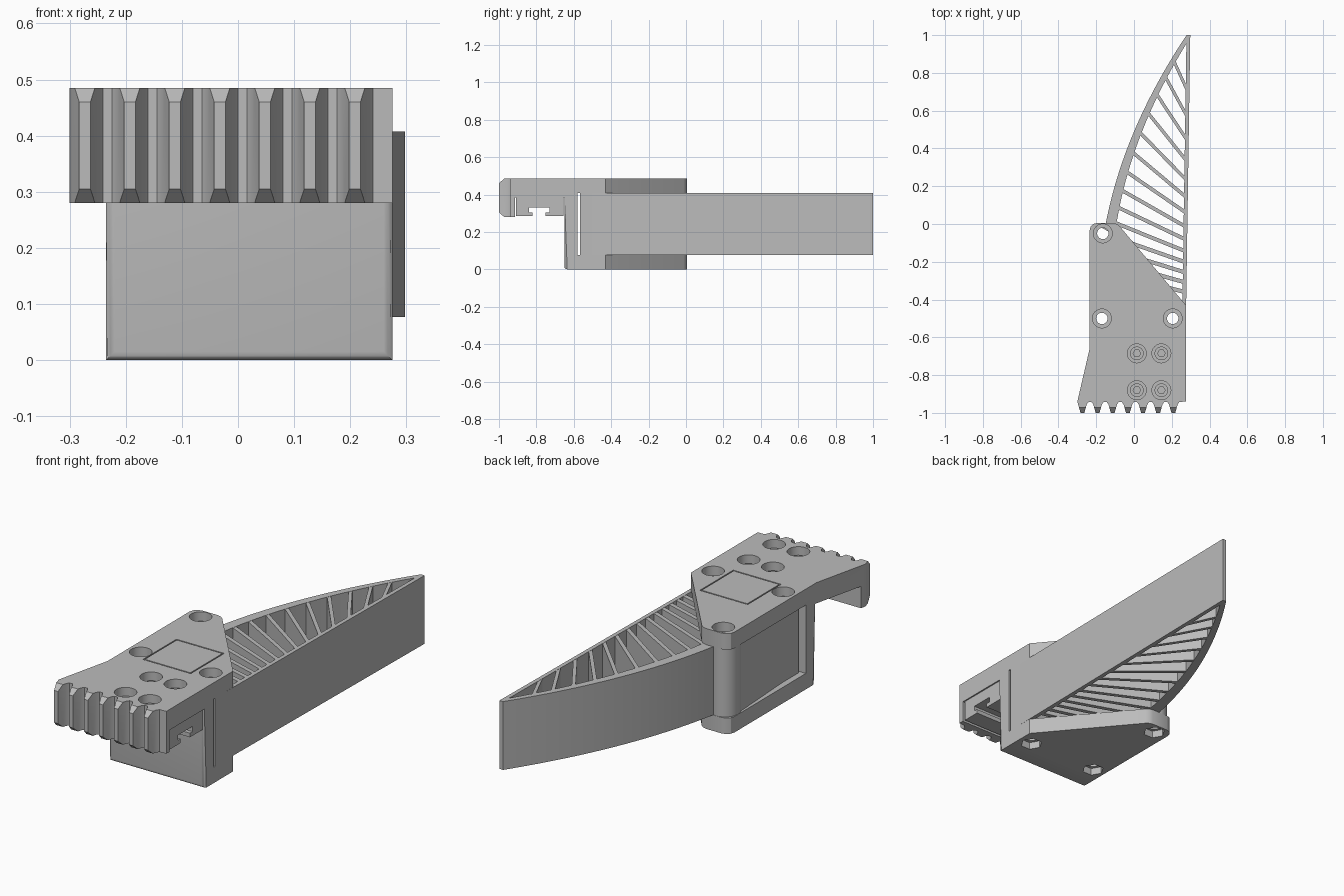
import bpy, bmesh, math
from mathutils import Vector

if "Cube" in bpy.data.objects:
    bpy.data.objects.remove(bpy.data.objects["Cube"])

grey = bpy.data.materials.new("light_grey")
grey.use_nodes = True
colour = (0.5, 0.5, 0.5, 1)
grey.diffuse_color = colour
grey.node_tree.nodes["Principled BSDF"].inputs["Base Color"].default_value = colour


def add_prism(bm, pts, z0, z1):
    """Extrude a flat outline upwards."""
    low = [bm.verts.new((x, y, z0)) for x, y in pts]
    high = [bm.verts.new((x, y, z1)) for x, y in pts]
    n = len(pts)
    faces = [bm.faces.new(low[::-1]), bm.faces.new(high)]
    for i in range(n):
        j = (i + 1) % n
        faces.append(bm.faces.new((low[i], low[j], high[j], high[i])))
    bmesh.ops.recalc_face_normals(bm, faces=faces)


def rect(x0, x1, y0, y1):
    return [(x0, y0), (x1, y0), (x1, y1), (x0, y1)]


def ring(x, y, r, n=32):
    return [(x + r * math.cos(math.tau * i / n), y + r * math.sin(math.tau * i / n)) for i in range(n)]


def finish(bm, name):
    me = bpy.data.meshes.new(name)
    bm.to_mesh(me)
    bm.free()
    ob = bpy.data.objects.new(name, me)
    bpy.context.collection.objects.link(ob)
    me.materials.append(grey)
    return ob


def prism(name, pts, z0, z1):
    bm = bmesh.new()
    add_prism(bm, pts, z0, z1)
    return finish(bm, name)


def activate(ob):
    bpy.ops.object.select_all(action='DESELECT')
    ob.select_set(True)
    bpy.context.view_layer.objects.active = ob


def cut(ob, pts, z0, z1):
    """Subtract a prism from an object."""
    tool = prism("cutter", pts, z0, z1)
    tool.hide_render = True
    activate(ob)
    mod = ob.modifiers.new("cut", 'BOOLEAN')
    mod.object, mod.operation, mod.solver = tool, 'DIFFERENCE', 'EXACT'
    bpy.ops.object.modifier_apply(modifier=mod.name)
    bpy.data.objects.remove(tool)


def smooth(ob):
    activate(ob)
    bpy.ops.object.shade_smooth_by_angle(angle=math.radians(30))


TOP, GAP_LOW, GAP_HIGH = 0.485, 0.077, 0.407
PINS = [(-0.165, -0.05), (-0.17, -0.5), (0.205, -0.5)]
SCREWS = [(x, y) for x in (0.015, 0.145) for y in (-0.685, -0.88)]

# Bracket outline: rounded rear corner, slanted edge and toothed front
outline = [(0.275, -0.94), (0.275, -0.43), (-0.075, -0.013), (-0.09, 0), (-0.11, 0.006),
           (-0.195, 0.006), (-0.215, 0), (-0.23, -0.015), (-0.235, -0.035), (-0.235, -0.66),
           (-0.3, -0.94)]
for i in range(7):
    tip = -0.273 + 0.0802 * i
    outline += [(tip - 0.023, -0.955), (tip - 0.01, -1), (tip + 0.01, -1),
                (tip + 0.023, -0.955), (tip + 0.032, -0.942), (tip + 0.048, -0.942)]
outline.pop()

# Bracket body with tooth tips sloped at top and bottom
bm = bmesh.new()
add_prism(bm, outline, 0, TOP)
res = bmesh.ops.bisect_plane(bm, geom=bm.verts[:] + bm.edges[:] + bm.faces[:], clear_outer=True,
                             plane_co=(0, -1, 0.46), plane_no=Vector((0, -1, 1.1)))
bmesh.ops.holes_fill(bm, edges=[e for e in bm.edges if e.is_boundary], sides=0)
bmesh.ops.recalc_face_normals(bm, faces=bm.faces[:])
bracket = finish(bm, "bracket")
cut(bracket, rect(-1, 1, -0.58, 0.5), GAP_LOW, GAP_HIGH)
cut(bracket, rect(-1, 1, -1.5, -0.65), -0.5, 0.28)
cut(bracket, rect(-1, 1, -0.915, -0.65), 0.2, 0.385)

# Lower slope of the tooth tips
bm = bmesh.new()
add_prism(bm, rect(-1, 1, -1.1, -0.9), 0.2, 0.305)
for v in bm.verts:
    if v.co.z > 0.3:
        v.co.z = 0.305 + (-1 - v.co.y) * 0.9
tool = finish(bm, "cutter")
tool.hide_render = True
activate(bracket)
mod = bracket.modifiers.new("slope", 'BOOLEAN')
mod.object, mod.operation, mod.solver = tool, 'DIFFERENCE', 'EXACT'
bpy.ops.object.modifier_apply(modifier=mod.name)
bpy.data.objects.remove(tool)

# Softened lower front edges
bm = bmesh.new()
bm.from_mesh(bracket.data)
bmesh.ops.dissolve_limit(bm, angle_limit=0.01, verts=bm.verts[:], edges=bm.edges[:])
edges = []
for e in bm.edges:
    a, b = e.verts[0].co, e.verts[1].co
    front = abs(a.y + 0.65) < 0.002 and abs(b.y + 0.65) < 0.002
    upright = abs(a.x - b.x) < 0.001 and max(a.z, b.z) < 0.4 and abs(a.z - b.z) > 0.1
    if front and (upright or max(a.z, b.z) < 0.001):
        edges.append(e)
bmesh.ops.bevel(bm, geom=edges, offset=0.015, segments=3, profile=0.5, affect='EDGES')
bm.to_mesh(bracket.data)
bm.free()

# Pin holes with round recesses above and nut pockets below, then screw holes
for x, y in PINS:
    cut(bracket, ring(x, y, 0.05), TOP - 0.045, 0.6)
    cut(bracket, ring(x, y, 0.03), -0.1, 0.6)
    cut(bracket, ring(x, y, 0.05, 6), -0.1, 0.035)
for x, y in SCREWS:
    cut(bracket, ring(x, y, 0.05), TOP - 0.05, 0.6)
    cut(bracket, ring(x, y, 0.025), 0.36, 0.6)

# Fine square groove on the top
cx, cy, h, w = 0.01, -0.43, 0.125, 0.003
for s in (-1, 1):
    cut(bracket, rect(cx - h, cx + h, cy + s * h - w, cy + s * h + w), TOP - 0.005, 0.6)
    cut(bracket, rect(cx + s * h - w, cx + s * h + w, cy - h - w, cy + h + w), TOP - 0.005, 0.6)
smooth(bracket)

# Clamp block with an undercut slot below the plate
block = prism("clamp_block", rect(-0.1, 0.268, -0.908, -0.655), 0.285, 0.387)
cut(block, rect(-1, 1, -0.82, -0.75), 0.2, 0.31)
cut(block, rect(-1, 1, -0.84, -0.73), 0.305, 0.33)

# Screw heads inside the recesses
bm = bmesh.new()
for x, y in SCREWS:
    add_prism(bm, ring(x, y, 0.036), TOP - 0.052, TOP - 0.035)
screws = finish(bm, "screw_heads")
for x, y in SCREWS:
    cut(screws, ring(x, y, 0.02, 6), TOP - 0.047, TOP)
smooth(screws)


# Finger curved wall: outer curve and a tapering thickness
def curve(t):
    a, c, b = Vector((-0.15, 0)), Vector((-0.055, 0.5)), Vector((0.278, 1))
    return a * (1 - t) ** 2 + c * 2 * t * (1 - t) + b * t * t


def left_edge(y):
    return curve(y).x if y > 0 else -0.19


STEPS = 24
outer = [curve(i / STEPS) for i in range(STEPS + 1)]
inner = [p + Vector((0.055 - 0.035 * i / STEPS, -0.012)) for i, p in enumerate(outer)]
wall = [(-0.17, -0.02)] + [tuple(p) for p in outer] + [tuple(p) for p in inner[::-1]] + [(-0.1, -0.06)]
back = prism("finger_curved_wall", wall, GAP_LOW, GAP_HIGH)
smooth(back)
prism("finger_straight_wall", [(0.255, -0.5), (0.275, -0.5), (0.298, 1), (0.278, 1)], GAP_LOW, GAP_HIGH)

# Finger root, side panel and pivot post
root = prism("finger_root", rect(-0.205, 0.275, -0.567, -0.43), GAP_LOW, GAP_HIGH)
for x, y in PINS[1:]:
    cut(root, ring(x, y, 0.03), 0, 0.5)
prism("finger_side_panel", [(-0.205, -0.44), (-0.16, -0.44), (-0.16, -0.1), (-0.225, -0.1)],
      GAP_LOW, GAP_HIGH)
post = prism("finger_pivot_post", ring(-0.165, -0.064, 0.069, 40), GAP_LOW, GAP_HIGH)
cut(post, ring(*PINS[0], 0.03), 0, 0.5)
smooth(root)
smooth(post)

# Slanted ribs that steepen towards the tip
bm = bmesh.new()
for i in range(14):
    t = i / 13
    yr, slope = -0.36 + 0.66 * t + 0.4 * t ** 3, 0.25 + 0.35 * t + 1.6 * t ** 3
    xr = 0.27 + 0.015 * t
    x = xr
    while x > left_edge(yr + (xr - x) * slope) + 0.02:
        x -= 0.004
        if yr + (xr - x) * slope > -0.12 and x < -0.1:
            break
    half = (0.011 - 0.003 * t) * math.hypot(1, slope)
    yl = yr + (xr - x) * slope
    add_prism(bm, [(x, yl - half), (xr, yr - half), (xr, yr + half), (x, yl + half)],
              GAP_LOW + 0.001, GAP_HIGH - 0.001)
finish(bm, "finger_ribs")
